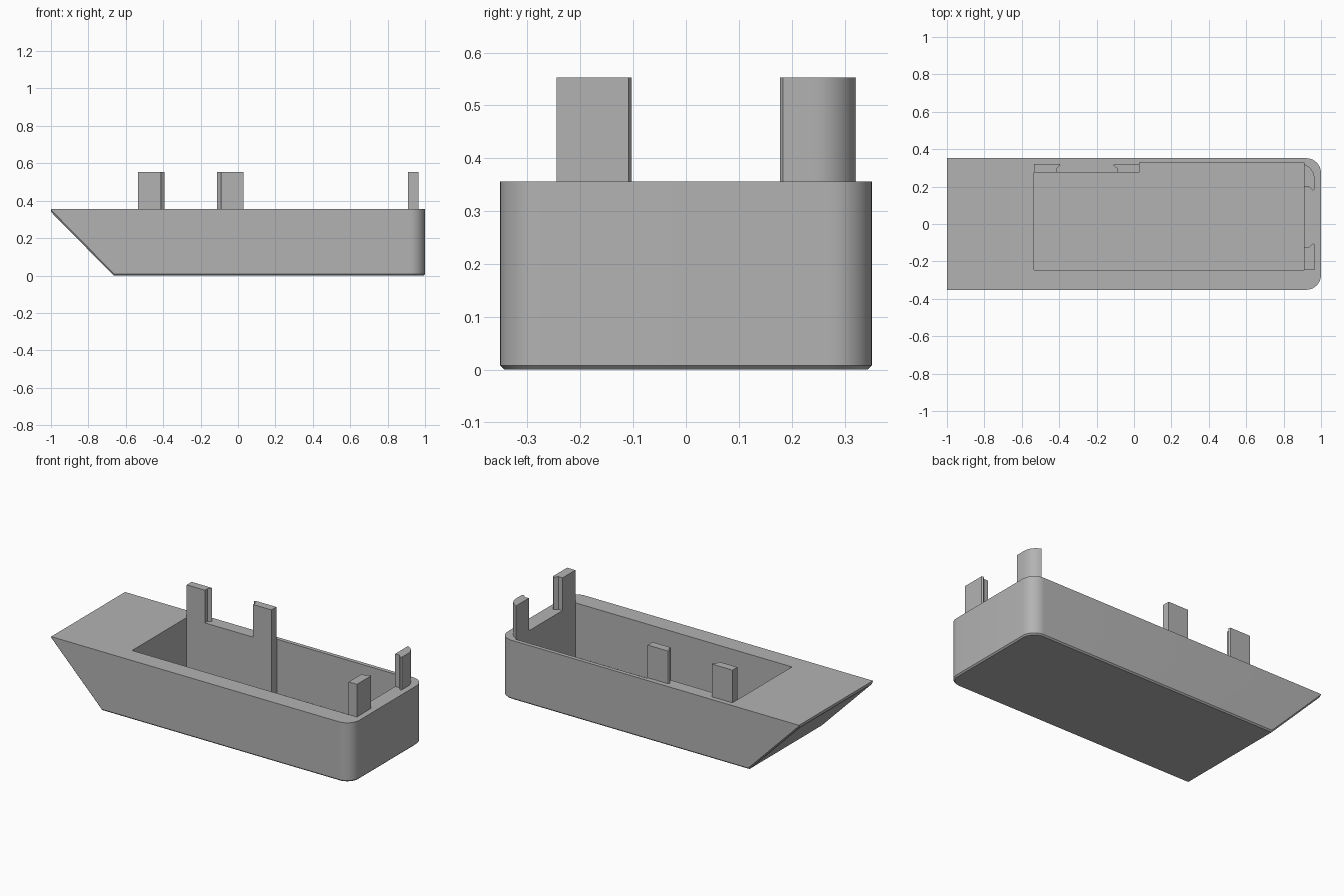
import bpy, bmesh, math

if "Cube" in bpy.data.objects:
    bpy.data.objects.remove(bpy.data.objects["Cube"])

L, W, H = 1.0, 0.352, 0.356      # half length, half width, hull height
POST_TOP = 0.553

grey = bpy.data.materials.new("grey")
grey.diffuse_color = (0.45, 0.45, 0.45, 1)
grey.use_nodes = True
grey.node_tree.nodes["Principled BSDF"].inputs["Base Color"].default_value = grey.diffuse_color


def finish(bm, name):
    bmesh.ops.recalc_face_normals(bm, faces=bm.faces)
    mesh = bpy.data.meshes.new(name)
    bm.to_mesh(mesh)
    bm.free()
    mesh.materials.append(grey)
    ob = bpy.data.objects.new(name, mesh)
    bpy.context.collection.objects.link(ob)
    return ob


def extruded(points, offset):
    """Bmesh prism from a closed outline."""
    bm = bmesh.new()
    face = bm.faces.new([bm.verts.new(p) for p in points])
    ext = bmesh.ops.extrude_face_region(bm, geom=[face])
    verts = [v for v in ext["geom"] if isinstance(v, bmesh.types.BMVert)]
    bmesh.ops.translate(bm, verts=verts, vec=offset)
    bmesh.ops.recalc_face_normals(bm, faces=bm.faces)
    return bm


def prism(name, outline, z0, z1):
    return finish(extruded([(x, y, z0) for x, y in outline], (0, 0, z1 - z0)), name)


def smooth(ob):
    bpy.ops.object.select_all(action="DESELECT")
    ob.select_set(True)
    bpy.context.view_layer.objects.active = ob
    bpy.ops.object.shade_smooth_by_angle(angle=math.radians(30))


# Hull: side profile with a sloped end, extruded across the width
profile = [(-L, H), (-L, 0.34), (-0.665, 0), (L, 0), (L, H)]
bm = extruded([(x, -W, z) for x, z in profile], (0, 2 * W, 0))
corners = [e for e in bm.edges if all(v.co.x > L - 0.001 for v in e.verts)
           and abs(e.verts[0].co.z - e.verts[1].co.z) > 0.1]
bmesh.ops.bevel(bm, geom=corners, offset=0.08, segments=10, profile=0.5, affect="EDGES")

# Small chamfer around the underside and along the slope
bm.normal_update()
under = [f for f in bm.faces if f.normal.z < -0.5]
rim = [e for e in bm.edges if sum(f in under for f in e.link_faces) == 1
       and not all(v.co.x < -L + 0.001 for v in e.verts)]
bmesh.ops.bevel(bm, geom=rim, offset=0.008, segments=1, affect="EDGES")
hull = finish(bm, "hull")

# Pocket: stepped outline cut down from the deck
pocket = prism("pocket_cutter", [(-0.535, -0.245), (0.91, -0.245), (0.91, 0.328),
                                 (0.03, 0.328), (0.03, 0.275), (-0.535, 0.275)], 0.03, 0.6)
cut = hull.modifiers.new("pocket", "BOOLEAN")
cut.object = pocket
cut.operation = "DIFFERENCE"
cut.solver = "EXACT"
bpy.context.view_layer.objects.active = hull
bpy.ops.object.modifier_apply(modifier=cut.name)
bpy.data.objects.remove(pocket)
smooth(hull)

# Posts with a hooked lip; u runs from the plain end to the lip, v from inside to outside
hook = [(0, 0), (0.122, 0), (0.122, 0.025), (0.142, 0.042), (0.136, 0.05), (0, 0.05)]
prism("back_post_left", [(-0.535 + u, 0.275 + v * 0.94) for u, v in hook], H - 0.002, POST_TOP)
prism("back_post_right", [(0.03 - u, 0.275 + v * 0.94) for u, v in hook], H - 0.002, POST_TOP)
prism("end_post_front", [(0.91 + v * 1.1, -0.245 + u) for u, v in hook], H - 0.002, POST_TOP)

# Corner post: same lip, rounded outer corner
arc = [(0.885 + 0.08 * math.cos(a), 0.243 + 0.08 * math.sin(a))
       for a in (math.radians(71.8 * i / 8) for i in range(9))]
lip = [(0.91 + v * 1.1, 0.32 - u) for u, v in hook[1:5]]
smooth(prism("end_post_corner", arc + lip, H - 0.002, POST_TOP))
